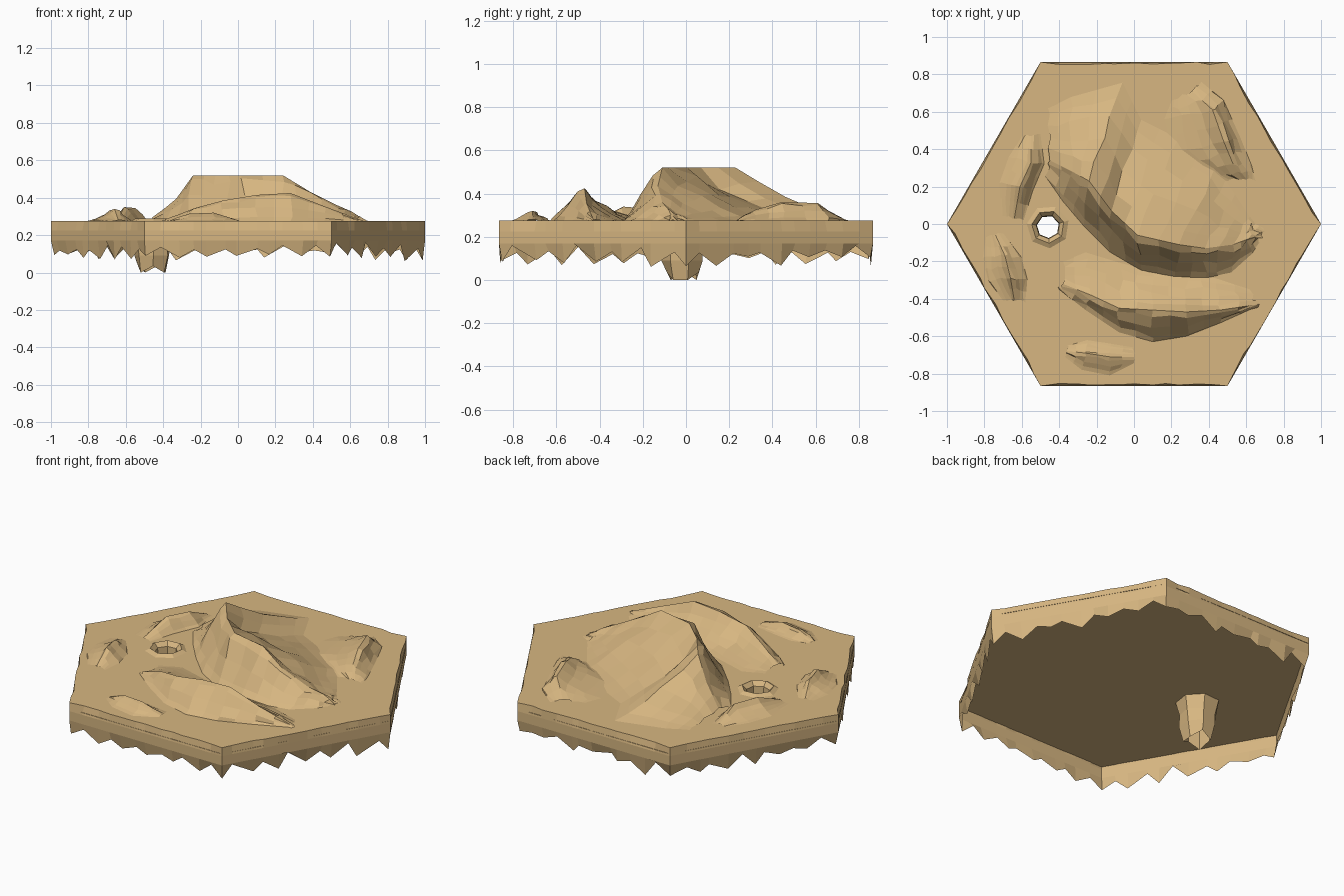
import bpy, bmesh, math, random
from mathutils import Vector

if "Cube" in bpy.data.objects:
    bpy.data.objects.remove(bpy.data.objects["Cube"])

random.seed(4)
TOP, UNDER = 0.275, 0.238
sand = bpy.data.materials.new("sand")
sand.diffuse_color = (0.68, 0.47, 0.22, 1)
sand.use_nodes = True
sand.node_tree.nodes["Principled BSDF"].inputs["Base Color"].default_value = sand.diffuse_color


def make(name, bm, facing=0):
    bmesh.ops.recalc_face_normals(bm, faces=bm.faces)
    bm.normal_update()
    if facing * sum(f.normal.z * f.calc_area() for f in bm.faces) < 0:
        bmesh.ops.reverse_faces(bm, faces=bm.faces)
    me = bpy.data.meshes.new(name)
    bm.to_mesh(me)
    bm.free()
    me.materials.append(sand)
    ob = bpy.data.objects.new(name, me)
    bpy.context.collection.objects.link(ob)
    return ob


def loft(name, rows, closed=False, facing=0):
    bm = bmesh.new()
    vs = [[bm.verts.new(p) for p in r] for r in rows]
    for a, b in zip(vs, vs[1:]):
        n = len(a)
        for i in range(n if closed else n - 1):
            j = (i + 1) % n
            bm.faces.new((a[i], a[j], b[j], b[i]))
    return make(name, bm, facing)


def plate(name, outer, inner, facing):
    bm = bmesh.new()
    edges = []
    for pts in (outer, inner):
        vs = [bm.verts.new(p) for p in pts]
        edges += [bm.edges.new((vs[i], vs[(i + 1) % len(vs)])) for i in range(len(vs))]
    bmesh.ops.triangle_fill(bm, use_beauty=True, edges=edges, normal=(0, 0, 1))
    make(name, bm, facing)


# station: lee foot x,y | crest x,y,height | back foot x,y | fullness of the back slope
LEE = [(1.0, -0.004), (0.82, 0.16), (0.5, 0.52), (0.2, 0.87)]
BACK = [(0.0, 1.0), (0.2, 0.72), (0.42, 0.45), (0.66, 0.24), (0.85, 0.09), (1.0, -0.004)]


def dune(name, stations, jitter=0.012, steps=2):
    fine = []
    for a, b in zip(stations, stations[1:]):
        for s in range(steps):
            fine.append([u + (v - u) * s / steps for u, v in zip(a, b)])
    fine.append(stations[-1])
    rows = []
    for lx, ly, cx, cy, h, bx, by, k in fine:
        row = []
        for side, ex, ey in ((LEE, lx, ly), (BACK, bx, by)):
            for t, f in side:
                inner = 0 < t < 1
                j = jitter if inner else 0
                z = h * f * (k if side is BACK and inner else 1)
                z = z * random.uniform(0.9, 1.1) if inner else z
                row.append((cx + (ex - cx) * t + random.uniform(-j, j),
                            cy + (ey - cy) * t + random.uniform(-j, j), TOP + z))
        rows.append(row)
    return loft(name, rows, facing=1)


# large central dune
dune("main_dune", [
    (-.47, .25, -.45, .34, .02, -.46, .62, 1),
    (-.38, .12, -.33, .28, .12, -.34, .68, 1.2),
    (-.27, -.01, -.24, .23, .245, -.06, .76, 1.05),
    (-.13, -.15, -.12, .07, .245, .04, .56, .75),
    (.04, -.25, .02, -.06, .245, .24, .46, 1.1),
    (.22, -.29, .24, -.11, .245, .44, .31, .95),
    (.38, -.29, .38, -.13, .16, .54, .16, 1.05),
    (.52, -.26, .53, -.11, .085, .62, .04, 1),
    (.63, -.16, .61, -.08, .05, .65, .0, 1),
    (.67, -.10, .68, -.06, .002, .69, -.02, 1)])

# front dune
dune("front_dune", [
    (-.40, -.35, -.38, -.32, .01, -.38, -.20, 1),
    (-.26, -.46, -.23, -.38, .07, -.26, -.15, 1),
    (-.08, -.58, -.08, -.45, .11, -.06, -.21, .85),
    (.10, -.63, .10, -.46, .14, .10, -.25, 1),
    (.28, -.60, .28, -.47, .15, .28, -.27, .9),
    (.46, -.53, .46, -.46, .08, .44, -.29, 1),
    (.66, -.44, .66, -.43, .005, .62, -.35, 1)])

# small dunes around the edge
dune("back_right_dune", [
    (.36, .76, .31, .71, .01, .20, .66, 1),
    (.48, .66, .42, .61, .082, .16, .56, .8),
    (.57, .46, .48, .44, .085, .20, .38, .8),
    (.63, .31, .53, .32, .05, .36, .27, 1),
    (.65, .23, .58, .24, .005, .48, .23, 1)])
dune("left_dune", [
    (-.50, .48, -.55, .47, .005, -.60, .47, 1),
    (-.48, .32, -.55, .33, .07, -.67, .36, .9),
    (-.54, .18, -.61, .20, .075, -.72, .22, .9),
    (-.59, .02, -.64, .03, .005, -.71, .05, 1)], .006)
dune("front_left_dune", [
    (-.70, -.05, -.74, -.06, .005, -.79, -.07, 1),
    (-.60, -.18, -.69, -.17, .055, -.81, -.18, .9),
    (-.57, -.30, -.66, -.29, .065, -.78, -.30, .8),
    (-.58, -.42, -.64, -.41, .005, -.70, -.41, 1)], .01)
dune("front_small_dune", [
    (-.37, -.71, -.36, -.68, .005, -.35, -.65, 1),
    (-.28, -.78, -.26, -.69, .04, -.25, -.62, .9),
    (-.13, -.81, -.13, -.71, .045, -.12, -.64, .8),
    (-.01, -.75, .0, -.71, .005, .0, -.66, 1)], .008)

# torn skirt round the hexagon
corners = [Vector((math.cos(i * math.pi / 3), math.sin(i * math.pi / 3), 0)) for i in range(6)]
SEG = 12
rows = [[], [], [], []]
for c in range(6):
    a, b = corners[c], corners[(c + 1) % 6]
    for s in range(SEG):
        p = a.lerp(b, (s + (random.uniform(-.3, .3) if s else 0)) / SEG)
        r = random.uniform(.985, 1) if s else 1
        tooth = random.uniform(.06, .11) if s % 2 == 0 else random.uniform(.115, .16)
        for row, k, z in zip(rows, (r, 1, 1, random.uniform(.975, .995)), (TOP, .225, .17, tooth)):
            row.append((p.x * k, p.y * k, z))
loft("torn_skirt", rows, closed=True)

# hole: raised lip, inner shaft, and ragged outer casing below the ground
HX, HY, N = -.46, -.015, 7


def ring(r, z, rough=0.0, ragged=0.0):
    pts = []
    for i in range(N):
        t = 2 * math.pi * i / N + .3
        q = r * random.uniform(1 - rough, 1 + rough)
        pts.append((HX + q * math.cos(t), HY + q * math.sin(t), z + ragged * (i % 2)))
    return pts


lip = ring(.115, TOP)
casing_top = ring(.12, UNDER)
bottom = ring(.078, .0, .08, .035)
loft("hole_shaft", [lip, ring(.088, TOP + .014), ring(.064, TOP - .01), ring(.06, .20),
                    ring(.066, .10), bottom], closed=True)
loft("hole_casing", [casing_top, ring(.105, .16, .08), ring(.098, .09, .08), bottom], closed=True)

# flat ground and the underside, both open at the hole
plate("ground", rows[0], lip, 1)
plate("underside", [(p.x, p.y, UNDER) for p in corners], casing_top, -1)
